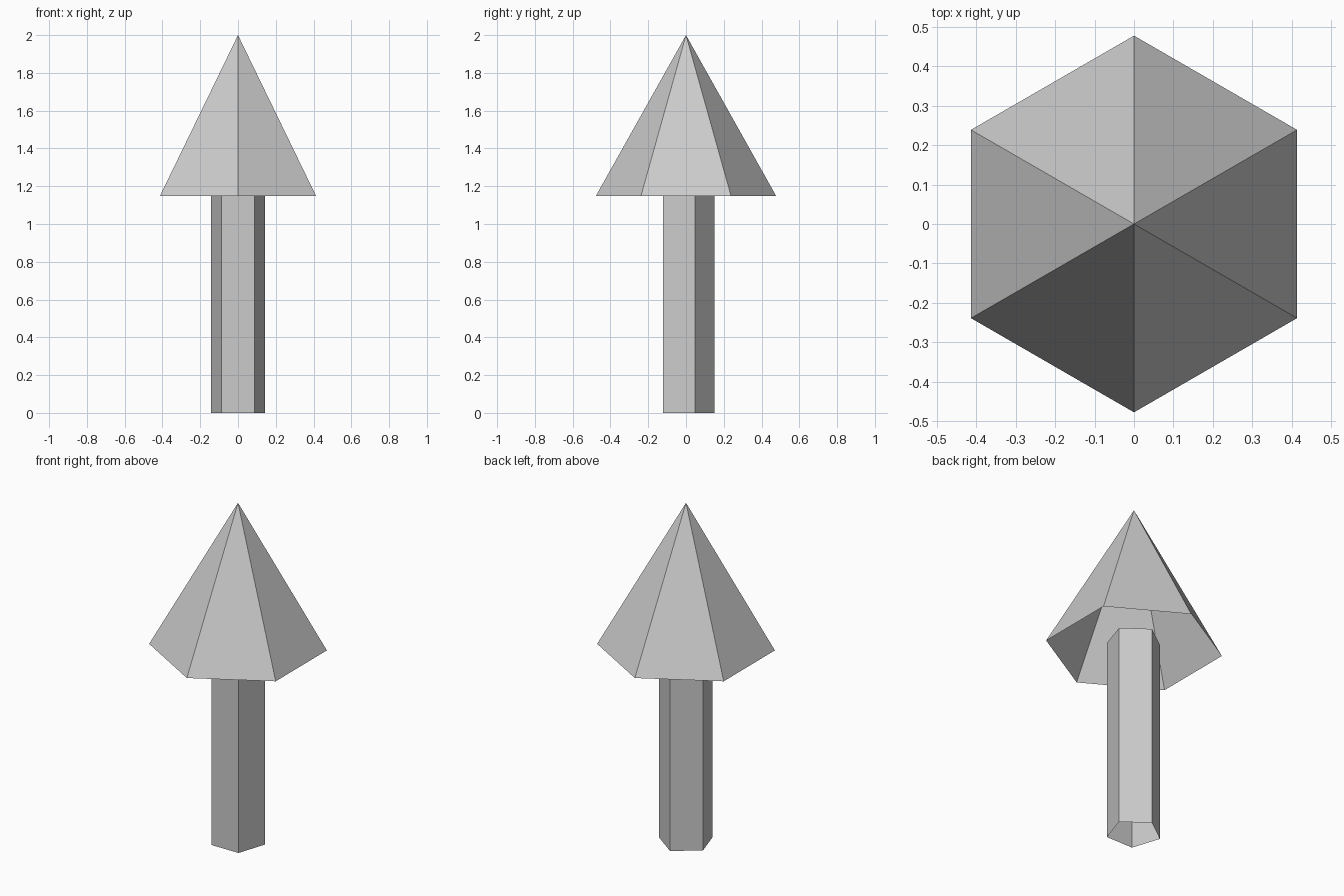
import bpy
import bmesh
from math import cos, sin, pi

default = bpy.data.objects.get("Cube")
if default:
    bpy.data.objects.remove(default, do_unlink=True)

# One plain grey for everything
grey = bpy.data.materials.new("plain_grey")
grey.use_nodes = True
colour = (0.6, 0.6, 0.6, 1)
grey.diffuse_color = colour
grey.node_tree.nodes["Principled BSDF"].inputs["Base Color"].default_value = colour


def ring(bm, sides, radius, z):
    """Regular polygon of vertices with one corner pointing to the back (+y)."""
    angles = [pi / 2 + 2 * pi * i / sides for i in range(sides)]
    return [bm.verts.new((radius * cos(a), radius * sin(a), z)) for a in angles]


def finish(bm, name):
    mesh = bpy.data.meshes.new(name)
    bm.to_mesh(mesh)
    bm.free()
    mesh.materials.append(grey)
    obj = bpy.data.objects.new(name, mesh)
    bpy.context.collection.objects.link(obj)


# Trunk: five-sided tube, open at both ends, reaching just inside the crown
bm = bmesh.new()
low, high = ring(bm, 5, 0.15, 0), ring(bm, 5, 0.15, 1.2)
for i in range(5):
    j = (i + 1) % 5
    bm.faces.new((low[i], low[j], high[j], high[i]))
finish(bm, "trunk")

# Crown: six-sided hollow cone, open underneath
bm = bmesh.new()
rim = ring(bm, 6, 0.478, 1.147)
tip = bm.verts.new((0, 0, 2))
for i in range(6):
    bm.faces.new((rim[i], rim[(i + 1) % 6], tip))
finish(bm, "crown")
